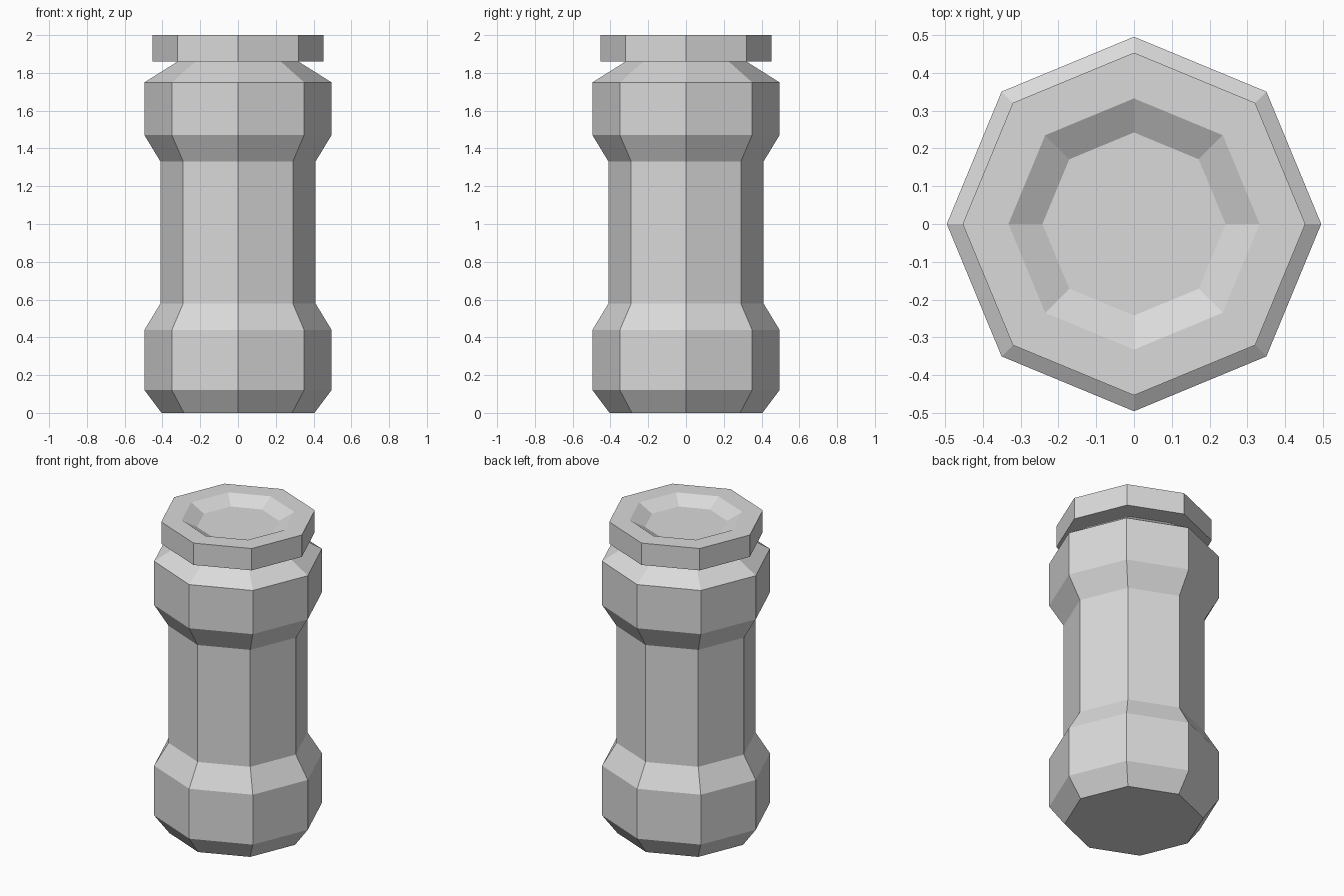
import bpy
import bmesh
from math import cos, sin, tau

SIDES = 8

old = bpy.data.objects.get("Cube")
if old:
    bpy.data.objects.remove(old, do_unlink=True)

grey = bpy.data.materials.new("plain_grey")
grey.use_nodes = True
colour = (0.7, 0.7, 0.7, 1)
grey.diffuse_color = colour
grey.node_tree.nodes["Principled BSDF"].inputs["Base Color"].default_value = colour


def turned_part(name, profile):
    """Octagonal solid from (radius, height) rings, capped at both ends."""
    bm = bmesh.new()
    rings = [[bm.verts.new((r * cos(tau * i / SIDES), r * sin(tau * i / SIDES), z))
              for i in range(SIDES)] for r, z in profile]
    for low, high in zip(rings, rings[1:]):
        for i in range(SIDES):
            j = (i + 1) % SIDES
            bm.faces.new((low[i], low[j], high[j], high[i]))
    bm.faces.new(rings[0][::-1])
    bm.faces.new(rings[-1])
    bmesh.ops.recalc_face_normals(bm, faces=bm.faces)
    mesh = bpy.data.meshes.new(name)
    bm.to_mesh(mesh)
    bm.free()
    mesh.materials.append(grey)
    obj = bpy.data.objects.new(name, mesh)
    bpy.context.collection.objects.link(obj)
    return obj


# Body: bevelled foot, lower collar, narrow grip, upper collar, shoulder
turned_part("body", [(0.405, 0), (0.495, 0.12), (0.495, 0.44), (0.41, 0.58),
                     (0.41, 1.33), (0.495, 1.47), (0.495, 1.75), (0.32, 1.86)])

# Lid: overhanging cap with a sloped recess in the top
turned_part("lid", [(0.453, 1.86), (0.453, 2.0), (0.332, 2.0), (0.242, 1.95)])
